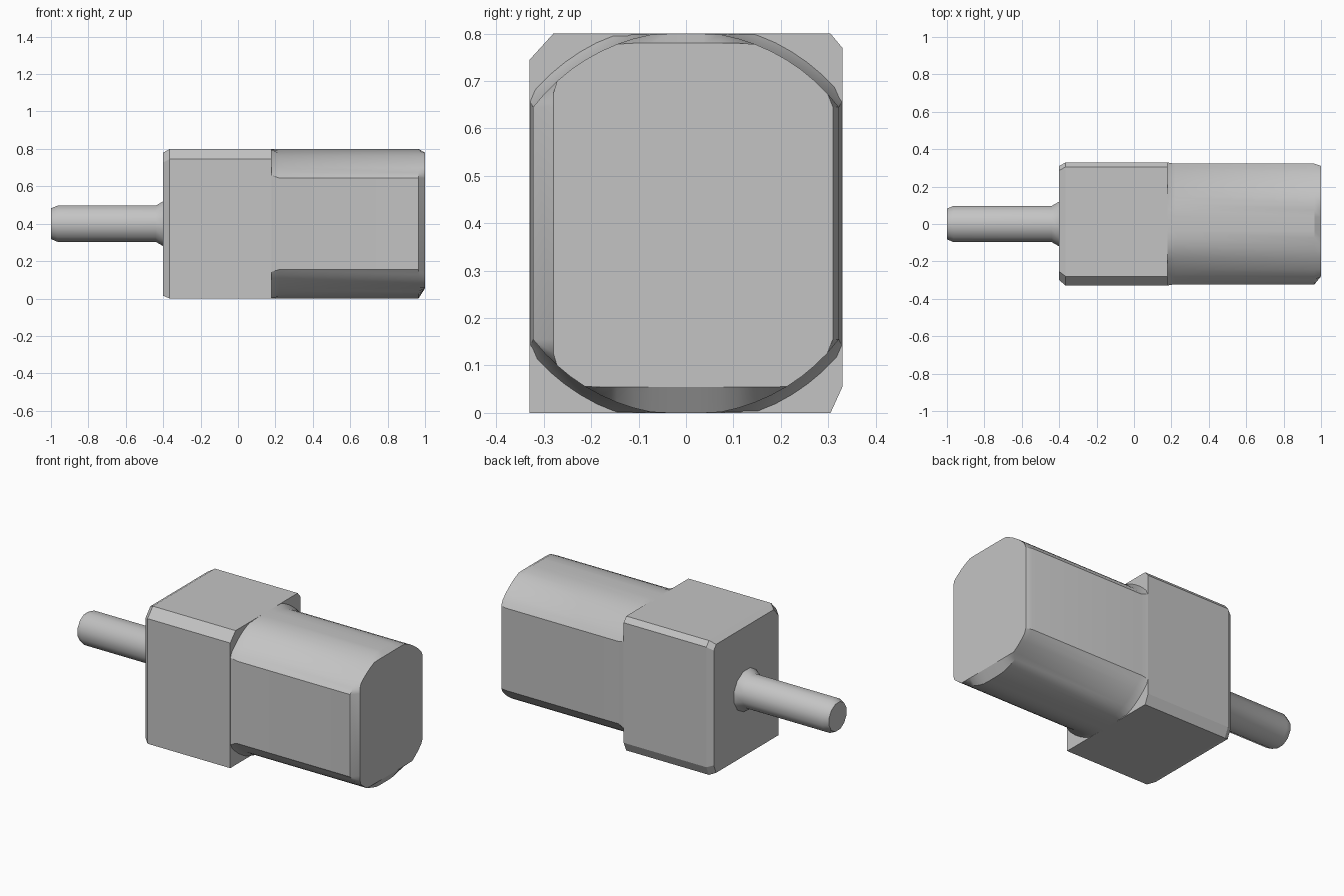
import bpy
import bmesh
from math import sin, cos, pi, radians

if "Cube" in bpy.data.objects:
    bpy.data.objects.remove(bpy.data.objects["Cube"], do_unlink=True)

AXIS_Z = 0.4      # height of the shaft axis
HALF_W = 0.33     # half width of the housing

grey = bpy.data.materials.new("plain grey")
grey.use_nodes = True
colour = (0.55, 0.55, 0.55, 1)
grey.diffuse_color = colour
grey.node_tree.nodes["Principled BSDF"].inputs["Base Color"].default_value = colour


def loft(name, sections, smooth_angle):
    """Join matching (y, z) outlines placed along x, with a flat cap at each end."""
    bm = bmesh.new()
    rings = [[bm.verts.new((x, y, z)) for y, z in outline] for x, outline in sections]
    n = len(rings[0])
    for a, b in zip(rings, rings[1:]):
        for i in range(n):
            j = (i + 1) % n
            bm.faces.new((a[i], a[j], b[j], b[i]))
    bm.faces.new(rings[0])
    bm.faces.new(rings[-1])
    bmesh.ops.recalc_face_normals(bm, faces=bm.faces)
    mesh = bpy.data.meshes.new(name)
    bm.to_mesh(mesh)
    bm.free()
    obj = bpy.data.objects.new(name, mesh)
    bpy.context.collection.objects.link(obj)
    mesh.materials.append(grey)
    bpy.ops.object.select_all(action="DESELECT")
    obj.select_set(True)
    bpy.context.view_layer.objects.active = obj
    bpy.ops.object.shade_smooth_by_angle(angle=radians(smooth_angle))
    return obj


def circle(radius, sides):
    return [(radius * cos(2 * pi * (i + 0.5) / sides),
             AXIS_Z + radius * sin(2 * pi * (i + 0.5) / sides)) for i in range(sides)]


def barrel(radius, front=-HALF_W, back=HALF_W, bottom=0.0, top=0.8, corner=0.65):
    """Round outline with flattened sides: an arc above and below, cut by a box."""
    steps = 20
    arc = [corner + (pi - 2 * corner) * i / steps for i in range(steps + 1)]
    points = [(radius * cos(s + t), radius * sin(s + t)) for s in (0, pi) for t in arc]
    return [(min(max(y, front), back), min(max(z + AXIS_Z, bottom), top))
            for y, z in points]


def fit(outline, front, back, bottom, top):
    """Scale an outline spanning the full housing into a smaller box."""
    return [(front + (y + HALF_W) / (2 * HALF_W) * (back - front),
             bottom + z / 0.8 * (top - bottom)) for y, z in outline]


# Gearbox block with unequal bevels on its long edges and shaft end
block = [(-HALF_W, 0), (0.305, 0), (HALF_W, 0.055), (HALF_W, 0.77),
         (0.305, 0.8), (-0.28, 0.8), (-HALF_W, 0.745)]
loft("gearbox", [(-0.4, fit(block, -0.30, 0.31, 0.015, 0.78)),
                 (-0.365, block), (0.18, block)], 15)

# Motor barrel with a small fillet at the gearbox and a bevelled far end
loft("motor_body", [(0.17, barrel(0.43)), (0.22, barrel(0.405)), (0.965, barrel(0.405)),
                    (1.0, barrel(0.405, -0.28, 0.31, 0.055, 0.78))], 28)

# Output shaft with bevelled tip and flared root
loft("output_shaft", [(-1.0, circle(0.085, 12)), (-0.965, circle(0.1, 12)),
                      (-0.44, circle(0.1, 12)), (-0.39, circle(0.13, 12))], 32)
